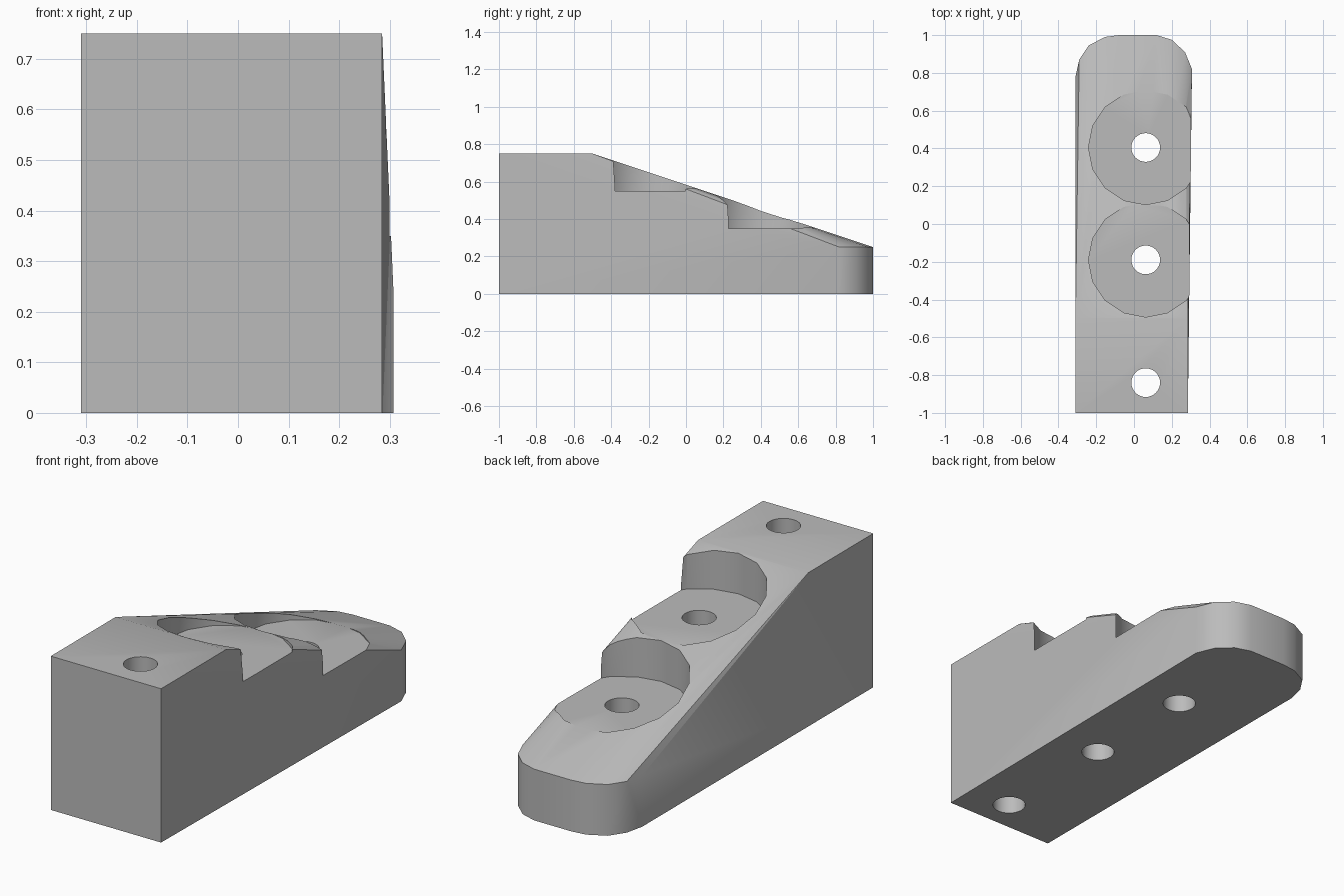
import bpy
import bmesh
from math import radians

cube = bpy.data.objects.get("Cube")
if cube:
    bpy.data.objects.remove(cube, do_unlink=True)

grey = bpy.data.materials.new("light grey")
grey.use_nodes = True
grey.diffuse_color = (0.5, 0.5, 0.5, 1)
grey.node_tree.nodes["Principled BSDF"].inputs["Base Color"].default_value = grey.diffuse_color


def make_object(name, bm):
    bmesh.ops.recalc_face_normals(bm, faces=bm.faces)
    mesh = bpy.data.meshes.new(name)
    bm.to_mesh(mesh)
    bm.free()
    mesh.materials.append(grey)
    obj = bpy.data.objects.new(name, mesh)
    bpy.context.collection.objects.link(obj)
    return obj


# Wedge body: convex hull of a tall front block and a low rounded toe
bm = bmesh.new()
left, right = -0.31, 0.285
for x in (left, right):
    for y in (-1, -0.5):
        for z in (0, 0.75):
            bm.verts.new((x, y, z))
toe = [(-0.31, 0.78), (-0.29, 0.87), (-0.24, 0.945), (-0.155, 0.99), (-0.08, 1),
       (0.12, 1), (0.2, 0.975), (0.27, 0.91), (0.307, 0.82)]
for x, y in toe:
    for z in (0, 0.25):
        bm.verts.new((x, y, z))
hull = bmesh.ops.convex_hull(bm, input=bm.verts)
spare = [v for v in hull["geom_interior"] + hull["geom_unused"]
         if isinstance(v, bmesh.types.BMVert)]
bmesh.ops.delete(bm, geom=list(set(spare)), context="VERTS")
bmesh.ops.dissolve_limit(bm, angle_limit=radians(0.1), verts=bm.verts, edges=bm.edges)
body = make_object("stepped_wedge", bm)


def cut(name, y, radius, bottom, sides):
    """Subtract an upright cylinder from the body."""
    bm = bmesh.new()
    bmesh.ops.create_cone(bm, cap_ends=True, segments=sides, radius1=radius,
                          radius2=radius, depth=1.5)
    bmesh.ops.translate(bm, verts=bm.verts, vec=(0.062, y, bottom + 0.75))
    cutter = make_object(name, bm)
    cutter.hide_render = True
    mod = body.modifiers.new(name, "BOOLEAN")
    mod.operation = "DIFFERENCE"
    mod.solver = "EXACT"
    mod.object = cutter
    bpy.context.view_layer.objects.active = body
    bpy.ops.object.modifier_apply(modifier=name)
    bpy.data.objects.remove(cutter, do_unlink=True)


# Flat pockets for the screw heads, open on the right side
cut("upper_pocket", -0.19, 0.303, 0.55, 16)
cut("lower_pocket", 0.405, 0.303, 0.35, 16)

# Screw holes through the full height
for y in (-0.84, -0.19, 0.405):
    cut("screw_hole", y, 0.076, -0.2, 32)

bpy.ops.object.select_all(action="DESELECT")
body.select_set(True)
bpy.context.view_layer.objects.active = body
bpy.ops.object.shade_smooth_by_angle(angle=radians(30))
